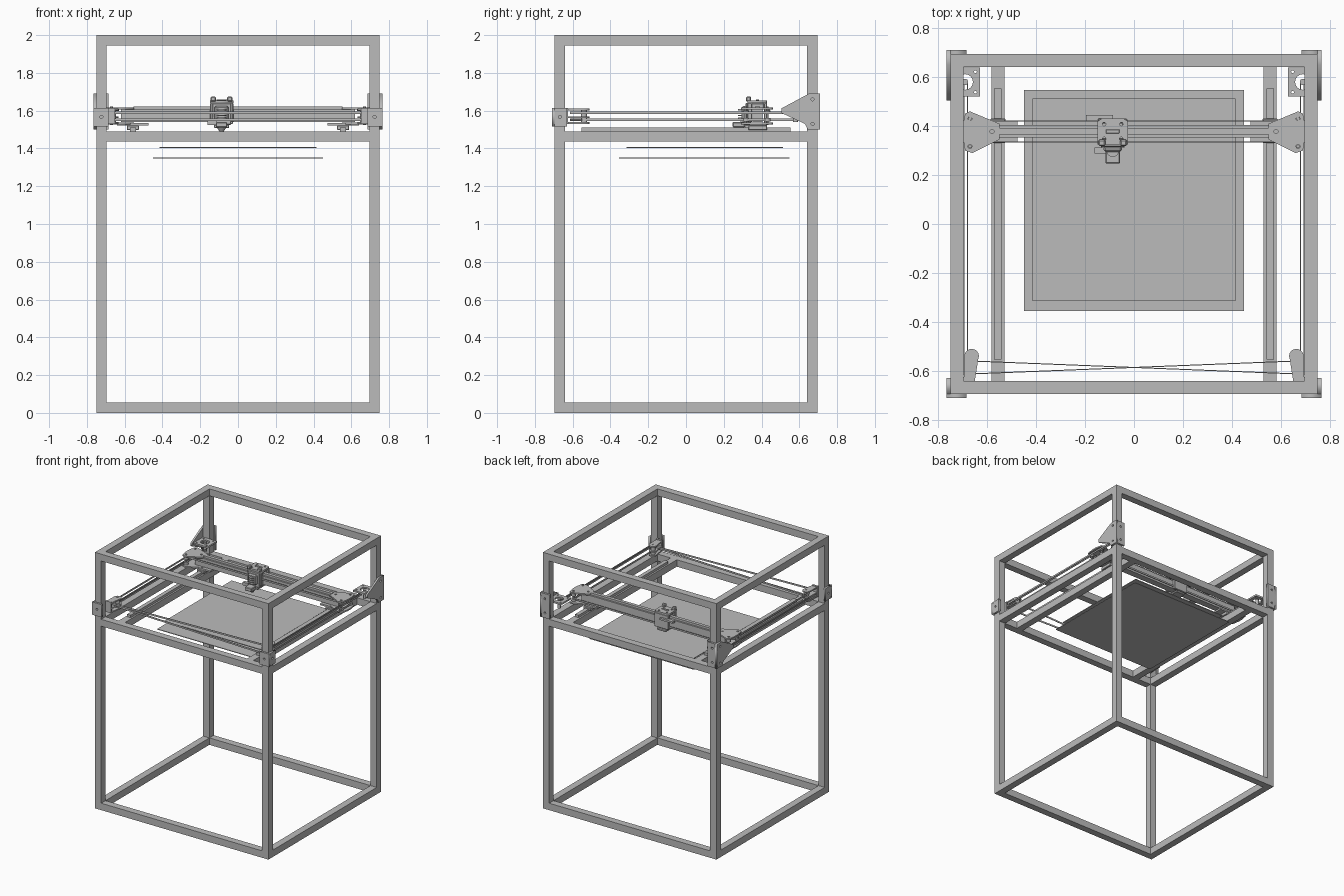
import bpy, bmesh, math
from mathutils import Vector, Matrix

if "Cube" in bpy.data.objects:
    bpy.data.objects.remove(bpy.data.objects["Cube"])

grey = bpy.data.materials.new("machine grey")
grey.use_nodes = True
grey.diffuse_color = (0.5, 0.5, 0.5, 1)
grey.node_tree.nodes["Principled BSDF"].inputs["Base Color"].default_value = (0.5, 0.5, 0.5, 1)


def finish(name, bm):
    mesh = bpy.data.meshes.new(name)
    bm.to_mesh(mesh)
    bm.free()
    mesh.materials.append(grey)
    ob = bpy.data.objects.new(name, mesh)
    bpy.context.collection.objects.link(ob)
    return ob


def box(name, x, y, z, bevel=0):
    """Box from (min, max) ranges on each axis."""
    bm = bmesh.new()
    size = [r[1] - r[0] for r in (x, y, z)]
    mid = [(r[1] + r[0]) / 2 for r in (x, y, z)]
    bmesh.ops.create_cube(bm, size=1, matrix=Matrix.Translation(mid) @ Matrix.Diagonal((*size, 1)))
    if bevel:
        bmesh.ops.bevel(bm, geom=bm.edges[:], offset=bevel, segments=1, affect='EDGES')
    return finish(name, bm)


def side(s, a, b):
    """Range mirrored to the side given by s."""
    return tuple(sorted((s * a, s * b)))


def cylinder(name, centre, r, h, r2=None, axis='Z'):
    bm = bmesh.new()
    turn = Matrix.Rotation(math.pi / 2, 4, 'X') if axis == 'Y' else Matrix()
    bmesh.ops.create_cone(bm, cap_ends=True, segments=20, radius1=r, radius2=r if r2 is None else r2,
                          depth=h, matrix=Matrix.Translation(centre) @ turn)
    return finish(name, bm)


def plate(name, outline, holes, axis, low, high, s=1):
    """Flat plate with round holes; axis is its thickness direction, s mirrors it in x."""
    curve = bpy.data.curves.new(name, 'CURVE')
    curve.dimensions, curve.fill_mode, curve.extrude = '2D', 'BOTH', (high - low) / 2
    loops = [outline]
    for u, v, r in holes:
        loops.append([(u + r * math.cos(k * math.pi / 8), v + r * math.sin(k * math.pi / 8)) for k in range(16)])
    for pts in loops:
        sp = curve.splines.new('POLY')
        sp.points.add(len(pts) - 1)
        sp.use_cyclic_u = True
        for p, (u, v) in zip(sp.points, pts):
            p.co = (u, v, 0, 1)
    tmp = bpy.data.objects.new(name + " outline", curve)
    bpy.context.collection.objects.link(tmp)
    mesh = bpy.data.meshes.new_from_object(tmp)
    bpy.data.objects.remove(tmp)
    bm = bmesh.new()
    bm.from_mesh(mesh)
    mid = (low + high) / 2
    for v in bm.verts:
        a, b, c = v.co
        c += mid
        x, y, z = {'X': (c, a, b), 'Y': (a, c, b), 'Z': (a, b, c)}[axis]
        v.co = (s * x, y, z)
    bmesh.ops.remove_doubles(bm, verts=bm.verts, dist=1e-5)
    bmesh.ops.recalc_face_normals(bm, faces=bm.faces)
    return finish(name, bm)


def belt(name, a, b, z, h=0.013):
    """Thin upright strip between two points in plan."""
    a, b = Vector((*a, z)), Vector((*b, z))
    d = b - a
    bm = bmesh.new()
    bmesh.ops.create_cube(bm, size=1, matrix=Matrix.Translation((a + b) / 2)
                          @ Matrix.Rotation(math.atan2(d.y, d.x), 4, 'Z')
                          @ Matrix.Diagonal((d.length, 0.004, h, 1)))
    return finish(name, bm)


# Frame of square bars
X, Y, T = 0.75, 0.695, 0.054
XI, YI = X - T, Y - T
for s, lr in ((1, "left"), (-1, "right")):
    for t, fb in ((1, "back"), (-1, "front")):
        box(f"{fb}_{lr}_post", side(s, XI, X), side(t, YI, Y), (0, 2))
for z, level in ((0, "bottom"), (1.437, "middle"), (2 - T, "top")):
    for s, lr, fb in ((1, "left", "back"), (-1, "right", "front")):
        box(f"{level}_{fb}_bar", (-XI, XI), side(s, YI, Y), (z, z + T))
        box(f"{level}_{lr}_bar", side(s, XI, X), (-YI, YI), (z, z + T))

# Heated bed and its carrier sheet
box("bed_carrier", (-0.45, 0.45), (-0.355, 0.547), (1.347, 1.352))
box("bed_plate", (-0.415, 0.415), (-0.315, 0.513), (1.402, 1.408))

joint = [(0.55, 0.345), (0.66, 0.29), (0.69, 0.3), (0.7, 0.36), (0.7, 0.4),
         (0.69, 0.45), (0.67, 0.46), (0.55, 0.41)]
tab = [(0.695, -0.64), (0.65, -0.64), (0.636, -0.55)]
tab += [(0.663 + 0.03 * math.cos(a), -0.54 + 0.03 * math.sin(a))
        for a in [math.pi * (1 - k / 8) for k in range(9)]]
rear = [(0.71, 1.5), (0.71, 1.69), (0.65, 1.69), (0.505, 1.612), (0.505, 1.588), (0.63, 1.53), (0.645, 1.5)]

for s, lr in ((1, "left"), (-1, "right")):
    # Side rails with their sliding blocks
    box(f"{lr}_rail_bar", side(s, 0.528, 0.582), (-YI, YI), (1.437, 1.491))
    box(f"{lr}_slide_rail", side(s, 0.541, 0.572), (-0.553, 0.553), (1.491, 1.51))
    box(f"{lr}_slide_block", side(s, 0.525, 0.588), (0.33, 0.43), (1.497, 1.522), 0.003)
    box(f"{lr}_block_pad", side(s, 0.475, 0.64), (0.335, 0.42), (1.522, 1.535))

    # Gantry end joints with pulleys between two plates
    for low, level in ((1.527, "lower"), (1.607, "upper")):
        plate(f"{lr}_{level}_joint_plate", joint,
              [(0.67, 0.43, 0.008), (0.67, 0.317, 0.008), (0.58, 0.378, 0.008)], 'Z', low, low + 0.011, s)
    for y in (0.43, 0.317):
        for z in (1.552, 1.592):
            cylinder(f"{lr}_joint_pulley", (s * 0.67, y, z), 0.017, 0.018)
        cylinder(f"{lr}_joint_pin", (s * 0.67, y, 1.573), 0.007, 0.1)

    # Front corner bracket and idler holder
    plate(f"{lr}_front_bracket_face", [(0.685, 1.515), (0.765, 1.515), (0.765, 1.615), (0.685, 1.615)],
          [(0.723, 1.567, 0.008)], 'Y', -0.71, -Y, s)
    plate(f"{lr}_front_bracket_side", [(-Y, 1.515), (-0.63, 1.515), (-0.63, 1.615), (-Y, 1.615)],
          [(-0.668, 1.567, 0.008)], 'X', X, 0.765, s)
    box(f"{lr}_idler_base", side(s, 0.65, XI), (-YI, -0.625), (1.53, 1.615))
    for low, level in ((1.53, "lower"), (1.56, "middle"), (1.601, "upper")):
        plate(f"{lr}_{level}_idler_plate", tab, [(0.663, -0.54, 0.008)], 'Z', low, low + 0.01, s)
    cylinder(f"{lr}_idler_pulley", (s * 0.663, -0.54, 1.573), 0.017, 0.07)

    # Rear corner bracket with motor mount
    plate(f"{lr}_rear_bracket_side", rear, [(0.67, 1.66, 0.008), (0.67, 1.53, 0.008)], 'X', X, 0.765, s)
    plate(f"{lr}_rear_bracket_face", [(0.685, 1.5), (0.765, 1.5), (0.765, 1.69), (0.685, 1.69)],
          [(0.723, 1.65, 0.008), (0.723, 1.54, 0.008)], 'Y', Y, 0.71, s)
    plate(f"{lr}_motor_mount", [(0.63, 0.52), (0.75, 0.52), (0.75, 0.64), (0.63, 0.64)],
          [(0.69, 0.58, 0.032)] + [(0.69 + i * 0.042, 0.58 + j * 0.042, 0.006) for i in (-1, 1) for j in (-1, 1)],
          'Z', 1.597, 1.61, s)
    cylinder(f"{lr}_drive_pulley", (s * 0.69, 0.58, 1.575), 0.013, 0.07)

    # Belts along the side, the crossbeam and the front
    z = 1.59 if s > 0 else 1.552
    for zz in (1.59, 1.552):
        belt(f"{lr}_inner_belt", (s * 0.68, -0.55), (s * 0.68, 0.32 if zz > 1.57 else 0.43), zz)
    belt(f"{lr}_outer_belt", (s * 0.694, -0.615), (s * 0.694, 0.58), z)
    belt(f"{lr}_rear_belt", (s * 0.68, 0.43), (s * 0.68, 0.58), z)
    belt(f"{lr}_cross_belt", (s * 0.655, -0.56), (-s * 0.655, -0.612), z)
for y, z, fb in ((0.42, 1.552, "back"), (0.334, 1.59, "front")):
    belt(f"{fb}_gantry_belt", (-0.66, y), (0.66, y), z)

# Crossbeam and its top rail
box("crossbeam", (-0.62, 0.62), (0.353, 0.405), (1.54, 1.606))
box("crossbeam_rail", (-0.553, 0.553), (0.366, 0.392), (1.606, 1.622))

# Tool carriage riding on the crossbeam
cx = -0.087
box("carriage_block", (cx - 0.045, cx + 0.045), (0.345, 0.415), (1.612, 1.64), 0.004)
plate("carriage_top", [(cx - 0.062, 0.325), (cx + 0.062, 0.325), (cx + 0.062, 0.42), (cx + 0.045, 0.43),
                       (cx - 0.045, 0.43), (cx - 0.062, 0.42)],
      [(cx + i * 0.035, 0.378 + j * 0.03, 0.007) for i in (-1, 1) for j in (-1, 1)], 'Z', 1.64, 1.654)
box("carriage_ridge", (cx - 0.028, cx + 0.028), (0.37, 0.386), (1.654, 1.66), 0.002)
for i in (-1, 1):
    box("carriage_ear", side(1, cx + i * 0.03, cx + i * 0.058), (0.318, 0.345), (1.648, 1.674), 0.005)
    box("belt_clamp", side(1, cx + i * 0.04, cx + i * 0.062), (0.325, 0.35), (1.54, 1.64), 0.003)
    cylinder("carriage_screw", (cx + i * 0.04, 0.318, 1.56), 0.008, 0.012, axis='Y')
box("carriage_front", (cx - 0.05, cx + 0.05), (0.315, 0.345), (1.525, 1.64), 0.004)
box("carriage_back", (cx - 0.06, cx + 0.06), (0.412, 0.43), (1.53, 1.64), 0.003)
box("sensor_arm", (-0.197, -0.085), (0.42, 0.446), (1.6, 1.615))
box("fan_bracket", (-0.162, -0.115), (0.288, 0.312), (1.525, 1.55))
box("heat_sink", (cx - 0.038, cx + 0.038), (0.295, 0.318), (1.55, 1.625), 0.008)
for k in range(4):
    cylinder("cooling_fin", (cx, 0.3, 1.56 + k * 0.015), 0.026, 0.006)
box("hot_block", (cx - 0.03, cx + 0.03), (0.247, 0.31), (1.512, 1.54), 0.004)
box("lower_duct", (cx - 0.04, cx + 0.04), (0.31, 0.43), (1.508, 1.525), 0.003)
cylinder("nozzle", (cx, 0.3, 1.5), 0.01, 0.024, 0.026)
